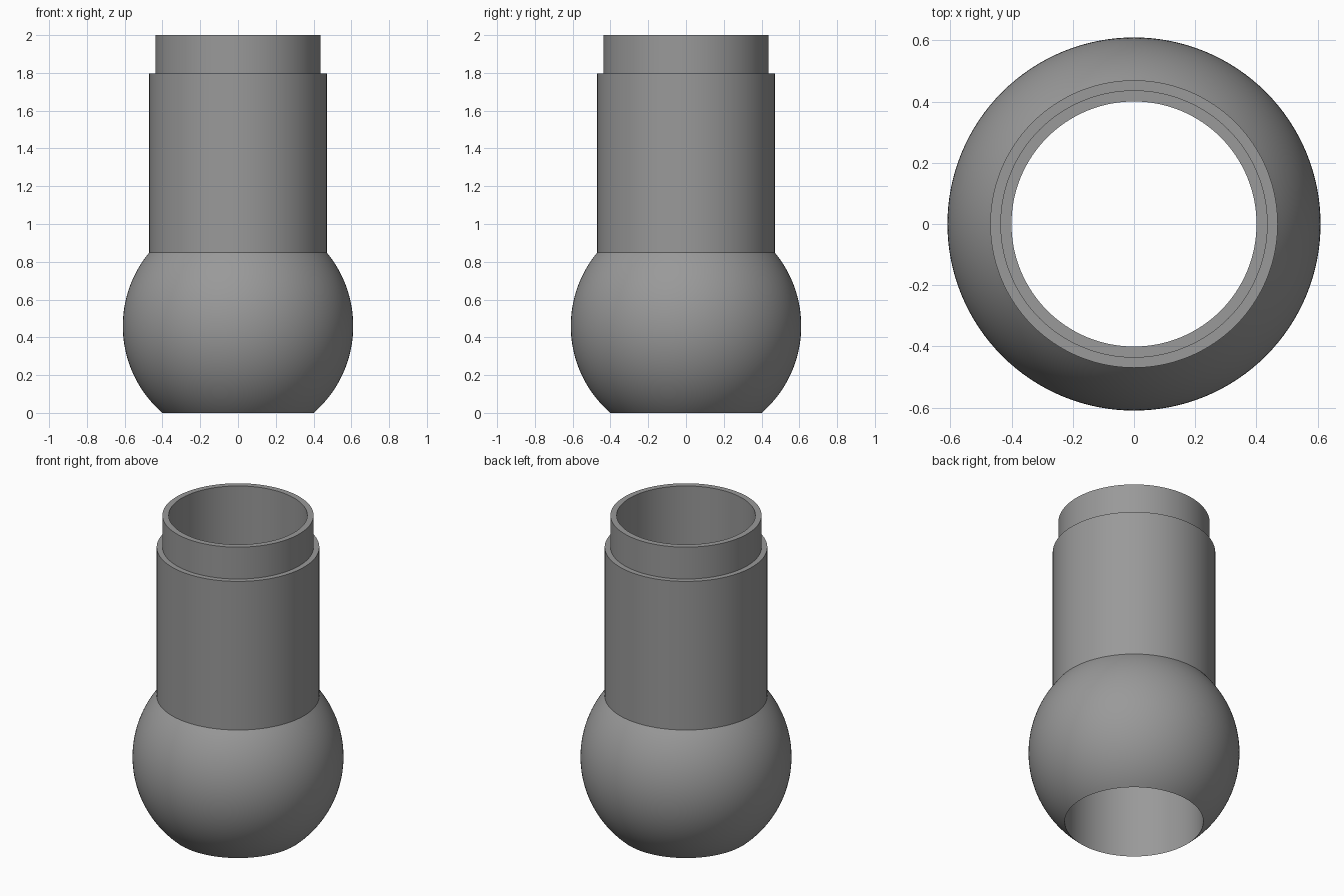
import bpy, bmesh, math

if "Cube" in bpy.data.objects:
    bpy.data.objects.remove(bpy.data.objects["Cube"])

SEGMENTS = 128
BALL_R, BALL_Z = 0.61, 0.46
TUBE_R, NECK_R = 0.47, 0.437
SHOULDER_Z, TOP_Z = 1.797, 2.0
BORE_R = math.sqrt(BALL_R ** 2 - BALL_Z ** 2)   # bore meets the ball at z = 0

grey = bpy.data.materials.new("plain_grey")
grey.diffuse_color = (0.32, 0.32, 0.32, 1)
grey.use_nodes = True
grey.node_tree.nodes["Principled BSDF"].inputs["Base Color"].default_value = grey.diffuse_color

# Ball outline from the bottom opening up to the tube
start = math.asin(-BALL_Z / BALL_R)
end = math.acos(TUBE_R / BALL_R)
ARC = 40
profile = []
for i in range(ARC + 1):
    a = start + (end - start) * i / ARC
    profile.append((BALL_R * math.cos(a), BALL_Z + BALL_R * math.sin(a)))

# Tube, stepped neck, then down the inside of the bore
profile += [(TUBE_R, SHOULDER_Z), (NECK_R, SHOULDER_Z),
            (NECK_R, TOP_Z), (BORE_R, TOP_Z)]

# Spin the closed profile around z
bm = bmesh.new()
rings = []
for r, z in profile:
    rings.append([bm.verts.new((r * math.cos(2 * math.pi * k / SEGMENTS),
                                r * math.sin(2 * math.pi * k / SEGMENTS), z))
                  for k in range(SEGMENTS)])
for i, ring in enumerate(rings):
    above = rings[(i + 1) % len(rings)]
    for k in range(SEGMENTS):
        n = (k + 1) % SEGMENTS
        bm.faces.new((ring[k], ring[n], above[n], above[k]))
bmesh.ops.recalc_face_normals(bm, faces=bm.faces)

mesh = bpy.data.meshes.new("ball_ended_tube")
bm.to_mesh(mesh)
bm.free()
mesh.materials.append(grey)
tube = bpy.data.objects.new("ball_ended_tube", mesh)
bpy.context.collection.objects.link(tube)

# Smooth curves with crisp steps
bpy.context.view_layer.objects.active = tube
tube.select_set(True)
bpy.ops.object.shade_smooth_by_angle(angle=math.radians(30))
